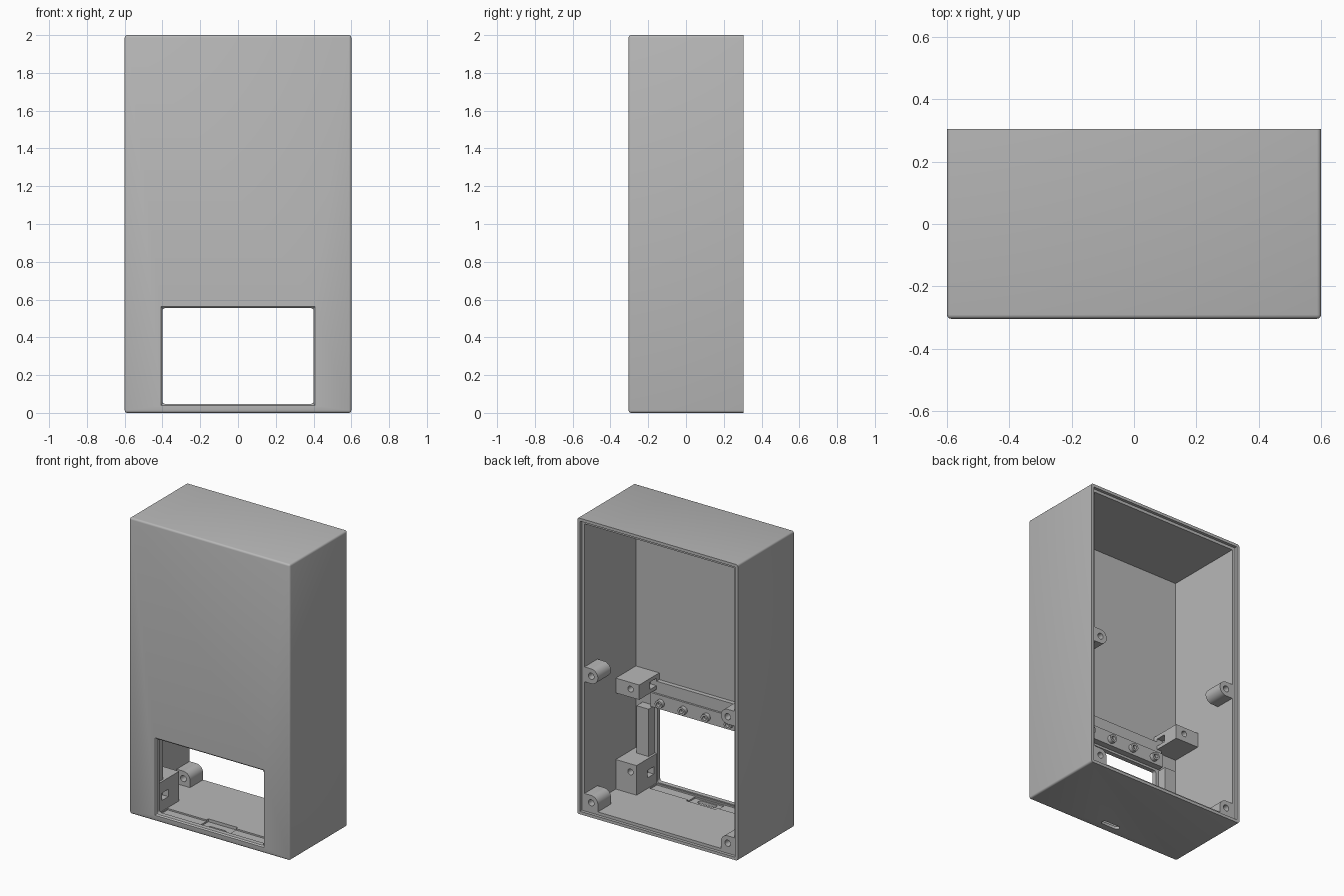
import bpy, bmesh, math
from mathutils import Matrix

cube = bpy.data.objects.get("Cube")
if cube:
    bpy.data.objects.remove(cube, do_unlink=True)

grey = bpy.data.materials.new("light_grey_plastic")
grey.use_nodes = True
grey.diffuse_color = (0.48, 0.48, 0.48, 1)
grey.node_tree.nodes["Principled BSDF"].inputs["Base Color"].default_value = (0.48, 0.48, 0.48, 1)

BACK, FRONT, IN_FRONT = 0.304, -0.304, -0.265
LEDGE = 0.284


def finish(name, bm):
    bmesh.ops.recalc_face_normals(bm, faces=bm.faces)
    me = bpy.data.meshes.new(name)
    bm.to_mesh(me)
    bm.free()
    ob = bpy.data.objects.new(name, me)
    bpy.context.collection.objects.link(ob)
    me.materials.append(grey)
    return ob


def box(name, x0, x1, y0, y1, z0, z1, bevel=0, pick=None, segs=3):
    bm = bmesh.new()
    bmesh.ops.create_cube(bm, size=1)
    for v in bm.verts:
        v.co = ((x0 + x1) / 2 + v.co.x * (x1 - x0),
                (y0 + y1) / 2 + v.co.y * (y1 - y0),
                (z0 + z1) / 2 + v.co.z * (z1 - z0))
    if bevel:
        edges = [e for e in bm.edges if pick(e)]
        bmesh.ops.bevel(bm, geom=edges, offset=bevel, segments=segs, profile=0.5, affect='EDGES')
    return finish(name, bm)


def rod(name, x, z, r, y0, y1, n=24):
    bm = bmesh.new()
    bmesh.ops.create_cone(bm, cap_ends=True, segments=n, radius1=r, radius2=r, depth=y1 - y0,
                          matrix=Matrix.Translation((x, (y0 + y1) / 2, z)) @ Matrix.Rotation(math.pi / 2, 4, 'X'))
    return finish(name, bm)


def boolean(ob, other, op='DIFFERENCE'):
    m = ob.modifiers.new("cut", 'BOOLEAN')
    m.operation, m.solver, m.object = op, 'EXACT', other
    other.hide_render = True
    bpy.context.view_layer.objects.active = ob
    bpy.ops.object.modifier_apply(modifier=m.name)
    bpy.data.objects.remove(other, do_unlink=True)


def along_y(e):
    return abs(e.verts[0].co.y - e.verts[1].co.y) > 0.01


# Outer shell: every edge rounded except the open back rim
shell = box("case_shell", -0.6, 0.6, FRONT, BACK, 0, 2, 0.013,
            lambda e: not all(v.co.y > 0.2 for v in e.verts))
boolean(shell, box("cavity", -0.56, 0.56, IN_FRONT, 0.5, 0.04, 1.96))
boolean(shell, box("rim_step", -0.58, 0.58, LEDGE, 0.5, 0.02, 1.98))

# Display window with rounded corners and a flared front edge
boolean(shell, box("window_cut", -0.4, 0.4, -0.4, -0.2, 0.047, 0.555, 0.015, along_y))
bm = bmesh.new()
for y, g in ((FRONT - 0.004, 0.012), (FRONT + 0.010, -0.002)):
    for x, z in ((-0.4 - g, 0.047 - g), (0.4 + g, 0.047 - g), (0.4 + g, 0.555 + g), (-0.4 - g, 0.555 + g)):
        bm.verts.new((x, y, z))
bm.verts.ensure_lookup_table()
v = bm.verts
bm.faces.new(v[0:4])
bm.faces.new(v[4:8])
for i in range(4):
    j = (i + 1) % 4
    bm.faces.new((v[i], v[j], v[j + 4], v[i + 4]))
boolean(shell, finish("window_flare", bm))

# Floor recess, connector pocket and connector slot
boolean(shell, box("floor_recess", -0.4, 0.4, -0.26, -0.18, 0.03, 0.1))
boolean(shell, box("connector_pocket", -0.11, 0.11, -0.255, -0.16, 0.02, 0.1))
boolean(shell, box("connector_slot", -0.068, 0.068, -0.246, -0.208, -0.1, 0.1, 0.018,
                   lambda e: abs(e.verts[0].co.z - e.verts[1].co.z) > 0.1))

# Parts repeated on both sides
for s, side in ((1, "left"), (-1, "right")):
    def sbox(name, x0, x1, *rest):
        a, b = sorted((s * x0, s * x1))
        return box(name, a, b, *rest)

    # Rounded lid screw posts against the side wall
    for z, level in ((0.943, "middle"), (0.088, "bottom")):
        post = rod(f"{level}_screw_post_{side}", s * 0.51, z, 0.05, 0.145, LEDGE, 32)
        low = 0.035 if level == "bottom" else z - 0.05
        boolean(post, sbox("web", 0.51, 0.565, 0.145, LEDGE, low, z + 0.05), 'UNION')
        if level == "bottom":
            boolean(post, sbox("foot", 0.46, 0.565, 0.145, LEDGE, low, z), 'UNION')
        boolean(post, rod("hole", s * 0.51, z, 0.021, 0.1, 0.4))

    # Board mounting blocks with a screw hole and an edge notch
    for z0, z1, hz, x0, level in ((0.69, 0.79, 0.745, 0.385, "upper"), (0.035, 0.24, 0.185, 0.405, "lower")):
        block = sbox(f"{level}_mount_block_{side}", x0, 0.565, -0.27, -0.05, z0, z1)
        boolean(block, rod("hole", s * 0.45, hz, 0.02, -0.15, 0.1))
        nz = (z0 + z1) / 2
        boolean(block, sbox("notch", 0.3, x0 + 0.045, -0.235, -0.165, nz - 0.025, nz + 0.025))

    # Upright rib beside the window
    sbox(f"window_side_rib_{side}", 0.42, 0.51, -0.27, -0.2, 0.235, 0.56)

# Stepped rail above the window
box("rail_lower", -0.42, 0.42, -0.27, -0.222, 0.57, 0.665)
box("rail_upper", -0.42, 0.42, -0.27, -0.235, 0.66, 0.745)

# Row of small standoffs on the rail
for i in range(-2, 3):
    boss = rod(f"rail_standoff_{i + 3}", i * 0.172, 0.612, 0.027, -0.225, -0.195)
    boolean(boss, rod("hole", i * 0.172, 0.612, 0.014, -0.215, -0.1, 16))

# Smooth curved faces, keep hard edges sharp
bpy.ops.object.select_all(action='DESELECT')
for ob in bpy.context.collection.objects:
    if ob.type == 'MESH' and grey.name in ob.data.materials:
        ob.select_set(True)
        bpy.context.view_layer.objects.active = ob
bpy.ops.object.shade_smooth_by_angle(angle=math.radians(35))
